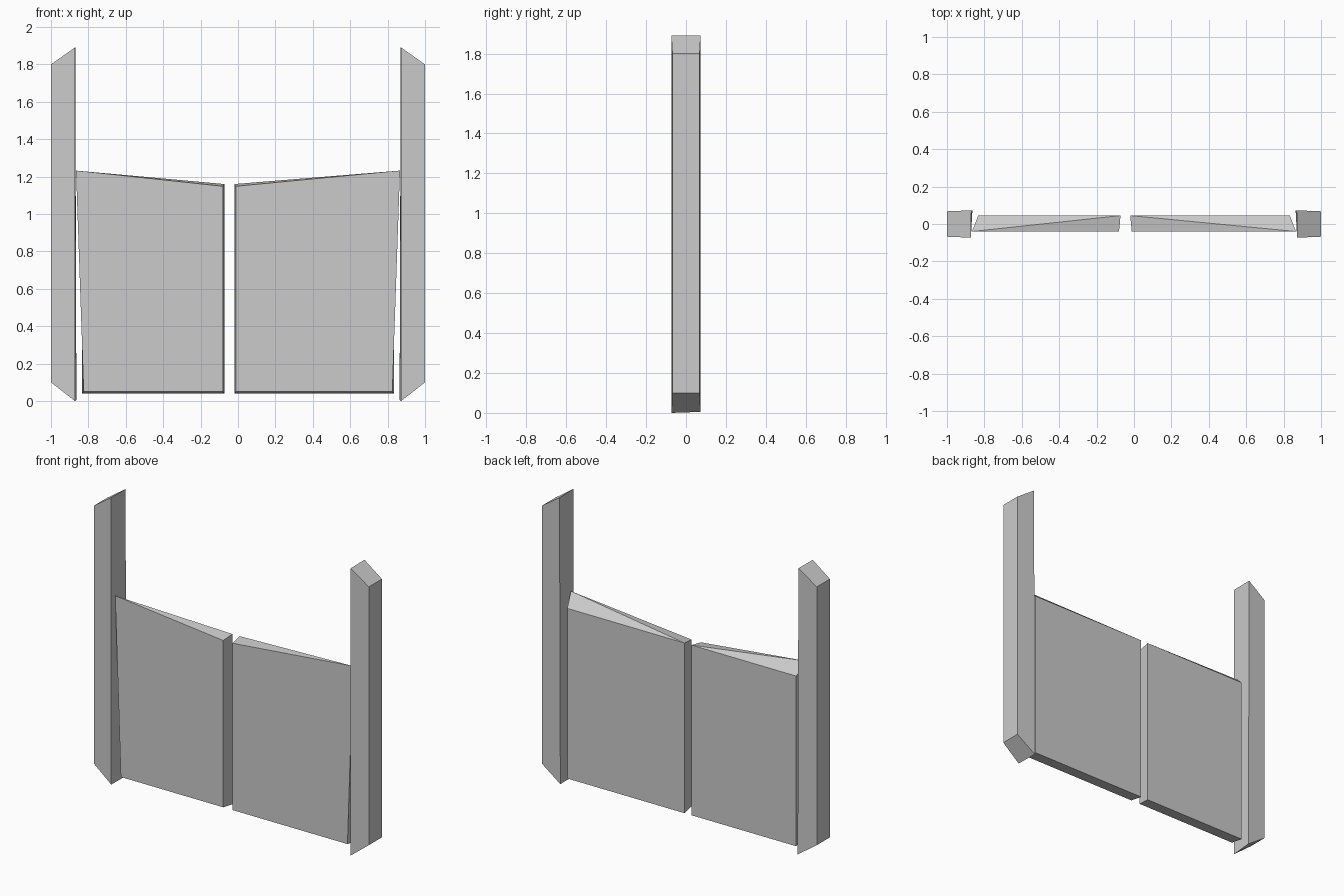
import bpy
import bmesh

if "Cube" in bpy.data.objects:
    bpy.data.objects.remove(bpy.data.objects["Cube"])


def loft(name, front, back, side, split_top=False):
    """Solid between a front and a back (x, y, z) outline; side mirrors x."""
    bm = bmesh.new()
    f = [bm.verts.new((side * x, y, z)) for x, y, z in front]
    b = [bm.verts.new((side * x, y, z)) for x, y, z in back]
    bm.faces.new(f)
    bm.faces.new(b[::-1])
    n = len(f)
    for i in range(n):
        j = (i + 1) % n
        if split_top and i == 2:
            # twisted top folds from front outer to back inner corner
            bm.faces.new((f[i], b[i], f[j]))
            bm.faces.new((f[j], b[i], b[j]))
        else:
            bm.faces.new((f[i], b[i], b[j], f[j]))
    bmesh.ops.recalc_face_normals(bm, faces=bm.faces)
    mesh = bpy.data.meshes.new(name)
    bm.to_mesh(mesh)
    bm.free()
    obj = bpy.data.objects.new(name, mesh)
    bpy.context.collection.objects.link(obj)
    return obj


# Per side: mirror sign, inner edge of the door panel at front and back
for label, side, inner_front, inner_back in (("left", -1, 0.08, 0.072),
                                             ("right", 1, -0.012, -0.02)):
    # Slanted-end post, slightly wider on its inner face
    loft(f"{label}_post",
         [(0.872, -0.073, 0.0), (1.0, -0.068, 0.1),
          (1.0, -0.068, 1.8), (0.872, -0.073, 1.89)],
         [(0.864, 0.073, 0.005), (1.0, 0.068, 0.1),
          (1.0, 0.068, 1.8), (0.870, 0.073, 1.89)], side)

    # Swing door panel with a raised front outer corner
    loft(f"{label}_door",
         [(inner_front, -0.04, 0.05), (0.825, -0.04, 0.05),
          (0.866, -0.04, 1.232), (inner_front, -0.04, 1.148)],
         [(inner_back, 0.045, 0.04), (0.833, 0.045, 0.04),
          (0.833, 0.045, 1.16), (inner_back, 0.045, 1.16)],
         side, split_top=False)

# Fold each door top along the front outer to back inner diagonal
for label in ("left", "right"):
    mesh = bpy.data.objects[f"{label}_door"].data
    bm = bmesh.new()
    bm.from_mesh(mesh)
    bm.verts.ensure_lookup_table()
    bmesh.ops.connect_verts(bm, verts=[bm.verts[2], bm.verts[7]])
    bm.to_mesh(mesh)
    bm.free()
